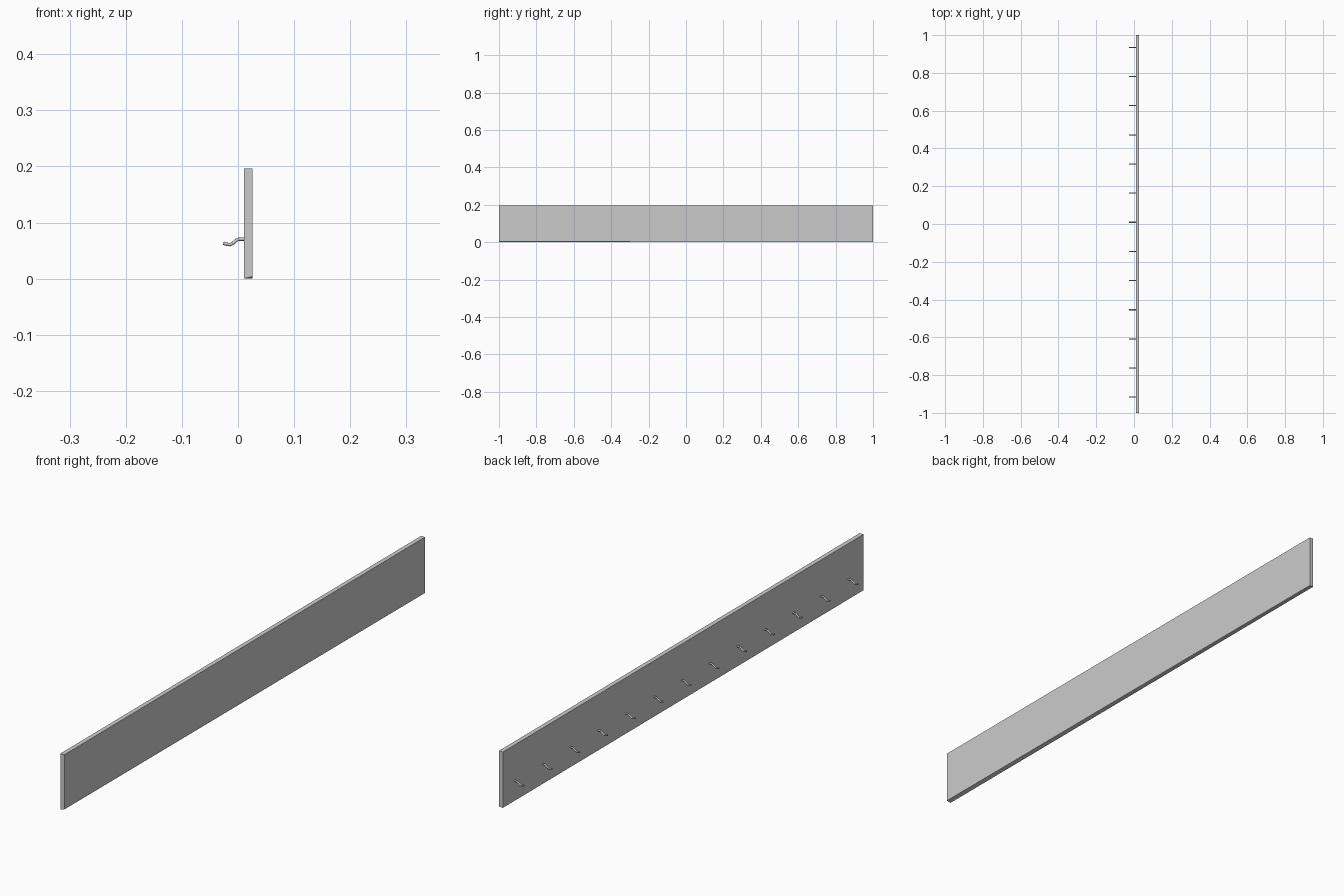
import bpy
import bmesh
from mathutils import Vector

if "Cube" in bpy.data.objects:
    bpy.data.objects.remove(bpy.data.objects["Cube"])

X0, X1, H = 0.0105, 0.026, 0.196

# Long board, with its bottom very slightly skewed at the front right corner
bm = bmesh.new()
bmesh.ops.create_cube(bm, size=1)
for v in bm.verts:
    front_right = v.co.x > 0 and v.co.y < 0 and v.co.z < 0
    v.co = Vector((X1 if v.co.x > 0 else X0, 2 * v.co.y, H * (v.co.z + 0.5)))
    if front_right:
        v.co.z = 0.004
bmesh.ops.triangulate(bm, faces=[f for f in bm.faces if f.normal.z < -0.5])
mesh = bpy.data.meshes.new("board")
bm.to_mesh(mesh)
bm.free()
board = bpy.data.objects.new("board", mesh)
bpy.context.collection.objects.link(board)

# Wavy peg: a round rod bent downward and turned up at the tip
PATH = [(0.0125, 0.0705), (0.006, 0.0705), (-0.001, 0.070), (-0.008, 0.064),
        (-0.014, 0.0605), (-0.020, 0.0615), (-0.026, 0.0635)]
curve = bpy.data.curves.new("peg", 'CURVE')
curve.dimensions = '3D'
curve.bevel_depth = 0.003
curve.bevel_resolution = 2
curve.use_fill_caps = True
spline = curve.splines.new('POLY')
spline.points.add(len(PATH) - 1)
for p, (x, z) in zip(spline.points, PATH):
    p.co = (x, 0, z, 1)
spline.use_smooth = True

# Row of thirteen evenly spaced pegs
for i in range(13):
    peg = bpy.data.objects.new("peg", curve)
    peg.location.y = 0.935 - i * 0.1543
    bpy.context.collection.objects.link(peg)
